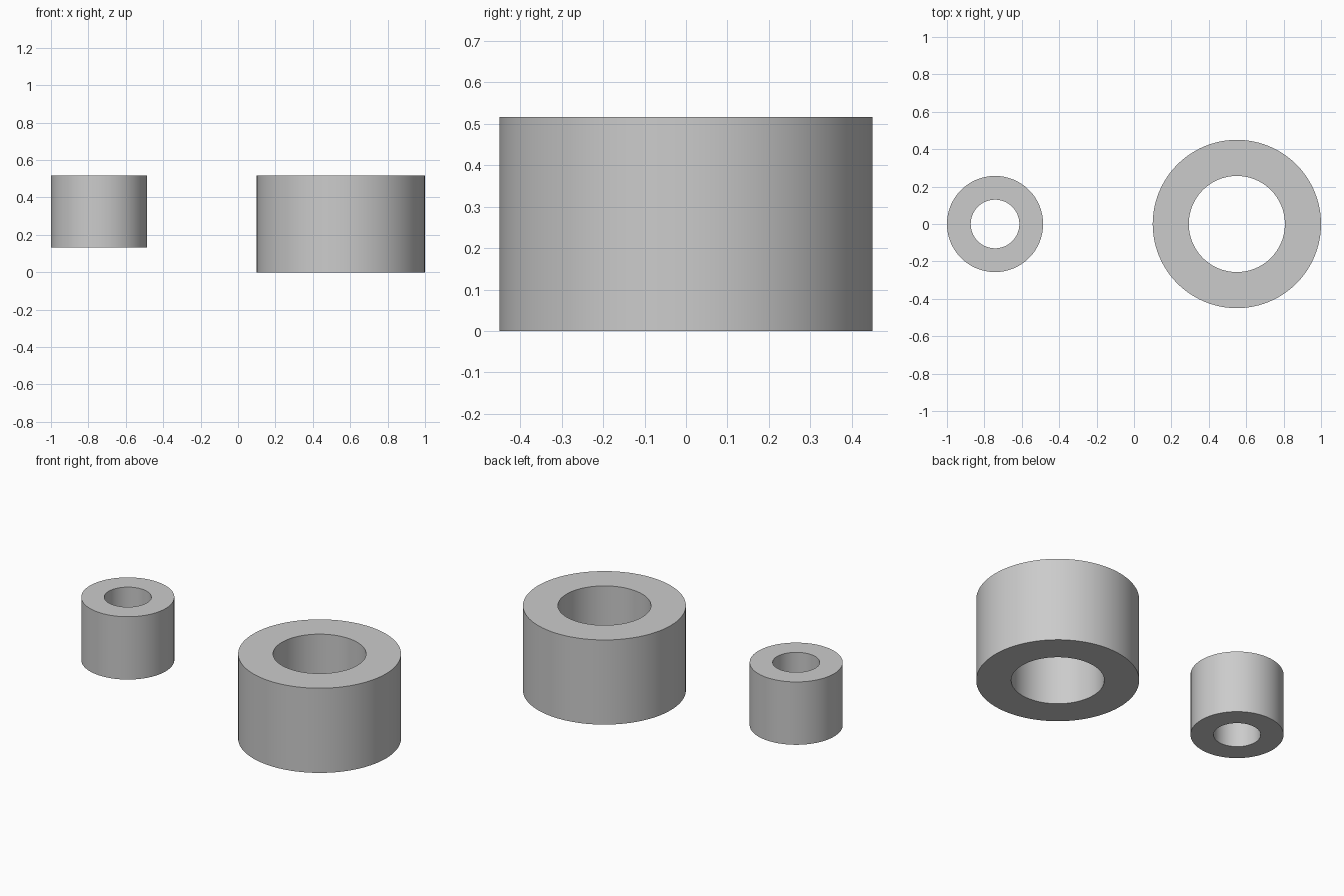
import bpy
import bmesh
from math import cos, sin, tau, radians

cube = bpy.data.objects.get("Cube")
if cube:
    bpy.data.objects.remove(cube, do_unlink=True)

SEGMENTS = 96
TOP = 0.516

# One plain grey for both parts
grey = bpy.data.materials.new("light_grey")
grey.use_nodes = True
colour = (0.6, 0.6, 0.6, 1.0)
grey.diffuse_color = colour
grey.node_tree.nodes["Principled BSDF"].inputs["Base Color"].default_value = colour


def make_bushing(name, x, outer, inner, bottom):
    """Thick tube: a rectangular wall profile swept round a vertical axis."""
    profile = [(outer, bottom), (outer, TOP), (inner, TOP), (inner, bottom)]
    bm = bmesh.new()
    rings = []
    for i in range(SEGMENTS):
        a = tau * i / SEGMENTS
        rings.append([bm.verts.new((r * cos(a), r * sin(a), z)) for r, z in profile])
    for i, ring in enumerate(rings):
        following = rings[(i + 1) % SEGMENTS]
        for j in range(4):
            k = (j + 1) % 4
            bm.faces.new((ring[j], following[j], following[k], ring[k]))
    bmesh.ops.recalc_face_normals(bm, faces=bm.faces)
    mesh = bpy.data.meshes.new(name)
    bm.to_mesh(mesh)
    bm.free()
    mesh.materials.append(grey)
    obj = bpy.data.objects.new(name, mesh)
    obj.location.x = x
    bpy.context.collection.objects.link(obj)

    # Smooth walls with crisp rims
    bpy.ops.object.select_all(action="DESELECT")
    obj.select_set(True)
    bpy.context.view_layer.objects.active = obj
    bpy.ops.object.shade_smooth_by_angle(angle=radians(30))


make_bushing("large_bushing", 0.55, 0.45, 0.257, 0.0)
make_bushing("small_bushing", -0.743, 0.257, 0.13, 0.133)
